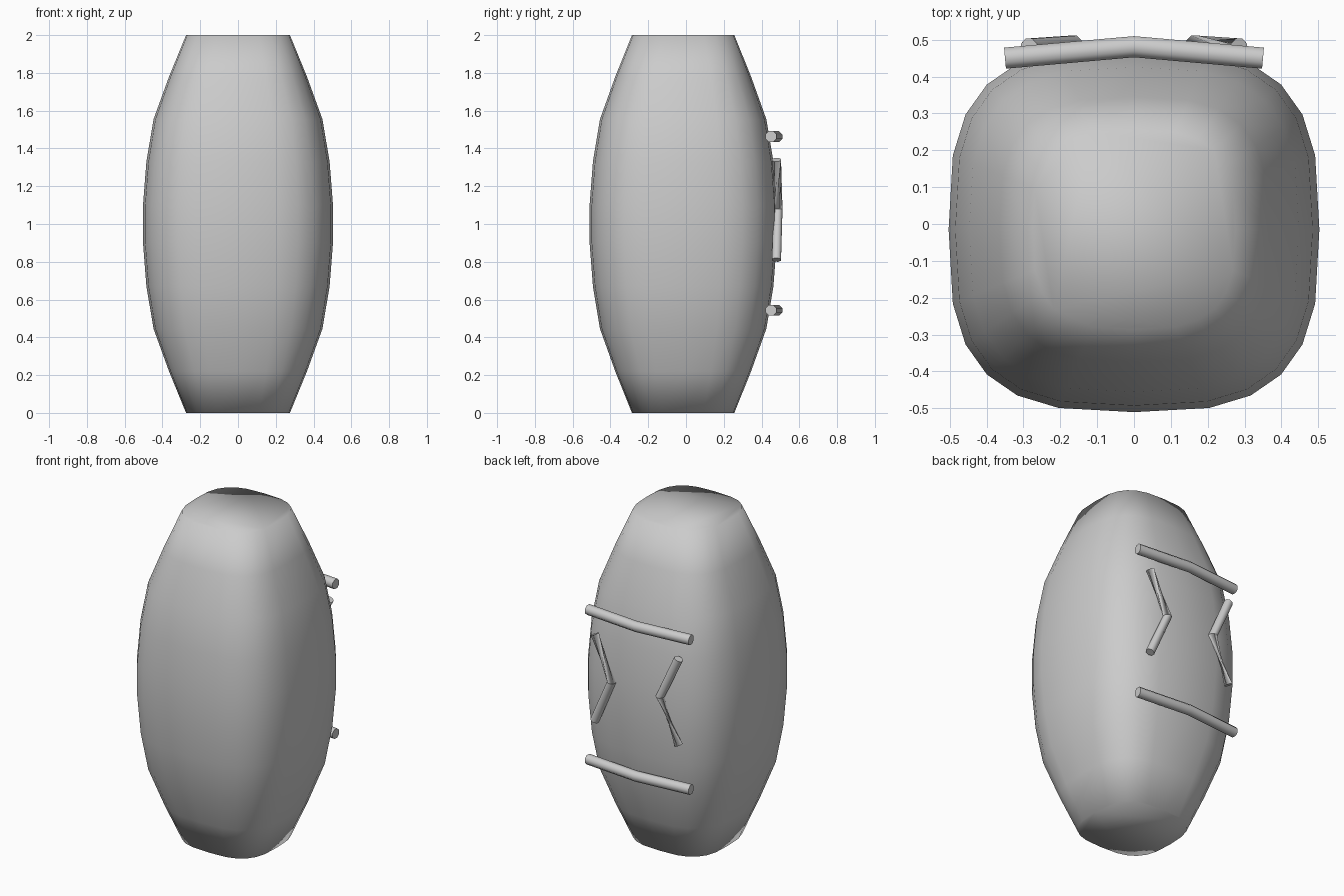
import bpy, bmesh, math
from mathutils import Vector

if "Cube" in bpy.data.objects:
    bpy.data.objects.remove(bpy.data.objects["Cube"])


def make_object(name, rings, smooth=True):
    """Skin a list of closed rings into a capped object."""
    bm = bmesh.new()
    loops = [[bm.verts.new(p) for p in ring] for ring in rings]
    n = len(loops[0])
    for a, b in zip(loops, loops[1:]):
        for i in range(n):
            j = (i + 1) % n
            bm.faces.new((a[i], a[j], b[j], b[i]))
    bm.faces.new(loops[0][::-1])
    bm.faces.new(loops[-1])
    bmesh.ops.recalc_face_normals(bm, faces=bm.faces)
    for f in bm.faces:
        f.smooth = smooth
    me = bpy.data.meshes.new(name)
    bm.to_mesh(me)
    bm.free()
    ob = bpy.data.objects.new(name, me)
    bpy.context.collection.objects.link(ob)
    return ob


def rod(name, path, radius, twists, sides=8):
    """Rod along a path; twist (in side steps) turns each ring."""
    pts = [Vector(p) for p in path]
    rings = []
    for k, p in enumerate(pts):
        d = (pts[min(k + 1, len(pts) - 1)] - pts[max(k - 1, 0)]).normalized()
        u = d.cross(Vector((0, 1, 0))).normalized()
        v = d.cross(u)
        ring = []
        for i in range(sides):
            t = math.tau * (i + twists[k] + 0.5) / sides
            ring.append(p + radius * (u * math.cos(t) + v * math.sin(t)))
        rings.append(ring)
    ob = make_object(name, rings)
    bpy.ops.object.select_all(action='DESELECT')
    bpy.context.view_layer.objects.active = ob
    ob.select_set(True)
    bpy.ops.object.shade_smooth_by_angle(angle=math.radians(50))
    return ob


# Barrel body with rounded-square section
def section(half, z, n=24):
    def power(c):
        return math.copysign(abs(c) ** (2 / 3), c)
    return [(half * power(math.cos(math.tau * i / n)),
             half * 0.985 * power(math.sin(math.tau * i / n)) - 0.015, z)
            for i in range(n)]


profile = [(0.275, 0), (0.365, 0.22), (0.447, 0.445), (0.485, 0.67), (0.503, 0.9)]
profile += [(r, 2 - z) for r, z in reversed(profile)]
make_object("body", [section(r, z) for r, z in profile])

# Horizontal bars across the back
for name, z in (("upper_bar", 1.463), ("lower_bar", 0.543)):
    rod(name, [(-0.35, 0.45, z), (0, 0.481, z), (0.35, 0.45, z)], 0.031, (0, 0, 0))

# Bent, half-twisted handles pointing at the centre line
for name, s, twists in (("left_chevron", -1, (3, 0, 0)), ("right_chevron", 1, (0, 0, 3))):
    rod(name, [(s * 0.285, 0.479, 0.81), (s * 0.165, 0.487, 1.08),
               (s * 0.285, 0.479, 1.34)], 0.026, twists)
